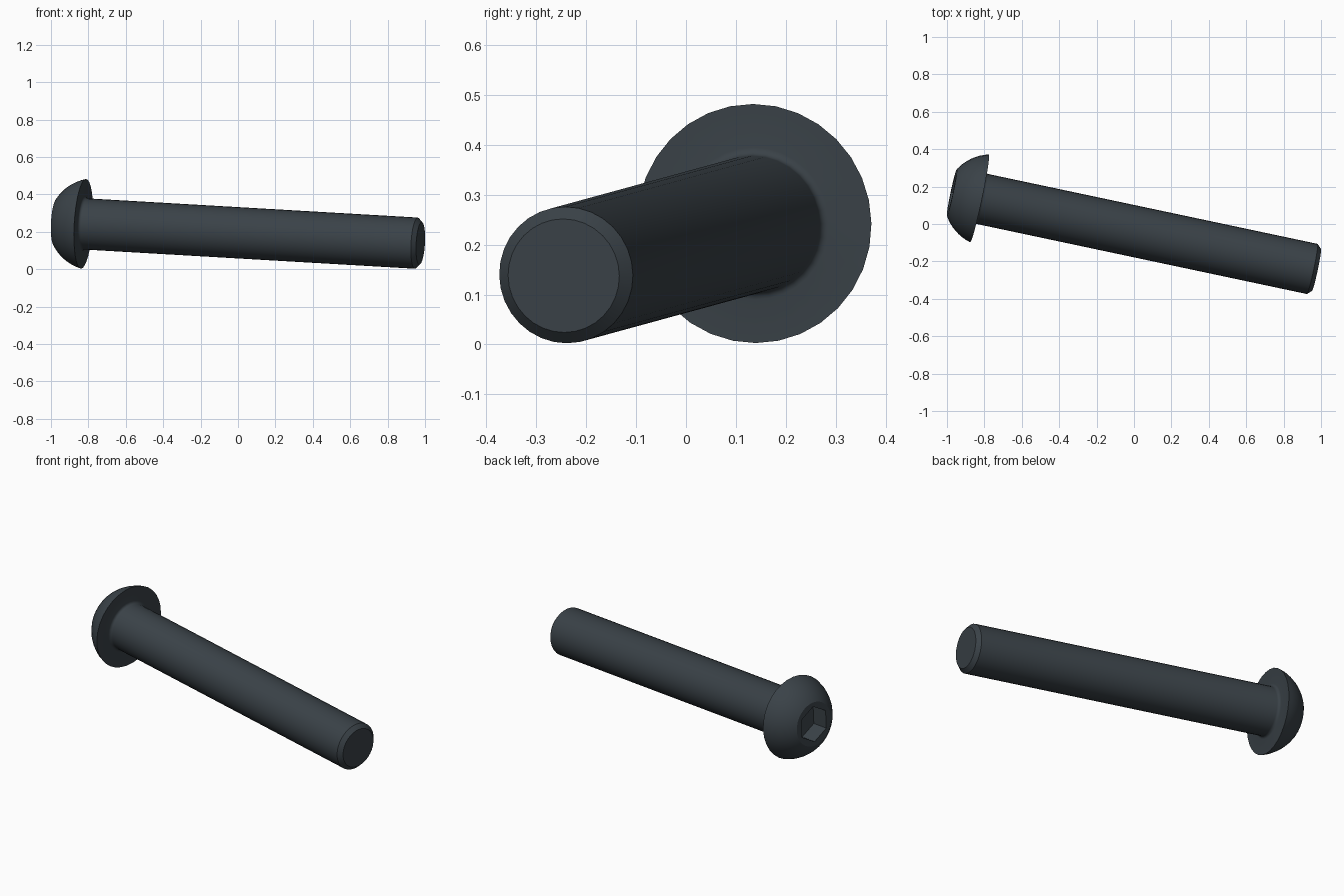
import bpy, bmesh
from math import sin, cos, pi, sqrt, radians
from mathutils import Vector, Matrix

cube = bpy.data.objects.get("Cube")
if cube:
    bpy.data.objects.remove(cube, do_unlink=True)

# One dark steel colour
steel = bpy.data.materials.new("dark steel")
steel.use_nodes = True
COLOUR = (0.042, 0.054, 0.064, 1)
steel.diffuse_color = COLOUR
steel.node_tree.nodes["Principled BSDF"].inputs["Base Color"].default_value = COLOUR

# Key sizes; local z runs from the underside of the head to the tip
SHAFT_R, HEAD_R, FLAT_R = 0.137, 0.24, 0.128
HEAD_H, LENGTH, CHAMFER, FILLET = 0.151, 1.845, 0.023, 0.016
SOCKET_FLATS, SOCKET_DEPTH = 0.18, 0.1
UNDERSIDE = Vector((-0.826, 0.137, 0.2425))
TIP = Vector((0.975, -0.245, 0.138))


def lathe(name, profile, sides):
    """Closed solid of revolution from (radius, z) points, turned round z."""
    bm = bmesh.new()
    rings = []
    for r, z in profile:
        angles = [pi / 2 + 2 * pi * i / sides for i in range(sides)]
        rings.append([bm.verts.new((r * cos(a), r * sin(a), z)) for a in angles])
    for a, b in zip(rings, rings[1:]):
        for i in range(sides):
            j = (i + 1) % sides
            bm.faces.new((a[i], a[j], b[j], b[i]))
    bm.faces.new(rings[0][::-1])
    bm.faces.new(rings[-1])
    bmesh.ops.recalc_face_normals(bm, faces=bm.faces)
    mesh = bpy.data.meshes.new(name)
    bm.to_mesh(mesh)
    bm.free()
    mesh.materials.append(steel)
    obj = bpy.data.objects.new(name, mesh)
    bpy.context.collection.objects.link(obj)
    return obj


# Domed head: arc centred on the axis, through the rim and the flat top
centre = (HEAD_R**2 - FLAT_R**2 - HEAD_H**2) / (2 * HEAD_H)
dome_r = sqrt(HEAD_R**2 + centre**2)
heights = [HEAD_H * (1 - (i / 8) ** 1.3) for i in range(9)]
profile = [(sqrt(dome_r**2 - (h + centre) ** 2), -h) for h in heights]

# Small fillet under the head, then the shaft and its chamfered tip
for i in range(5):
    a = pi / 2 * i / 4
    profile.append((SHAFT_R + FILLET * (1 - sin(a)), FILLET * (1 - cos(a))))
profile += [(SHAFT_R, LENGTH - CHAMFER), (SHAFT_R - CHAMFER, LENGTH)]
screw = lathe("screw", profile, 32)

# Hexagonal socket cut into the head
corner = SOCKET_FLATS / sqrt(3)
cutter = lathe("socket_cutter", [(corner, -HEAD_H - 0.1), (corner, SOCKET_DEPTH - HEAD_H)], 6)
cutter.hide_render = True
cut = screw.modifiers.new("socket", 'BOOLEAN')
cut.operation = 'DIFFERENCE'
cut.solver = 'EXACT'
cut.object = cutter
bpy.context.view_layer.objects.active = screw
screw.select_set(True)
cutter.select_set(False)
bpy.ops.object.modifier_apply(modifier=cut.name)
bpy.data.objects.remove(cutter, do_unlink=True)
bpy.ops.object.shade_smooth_by_angle(angle=radians(30))

# Lay the screw along its resting direction
turn = (TIP - UNDERSIDE).to_track_quat('Z', 'Y').to_matrix().to_4x4()
screw.matrix_world = Matrix.Translation(UNDERSIDE) @ turn
